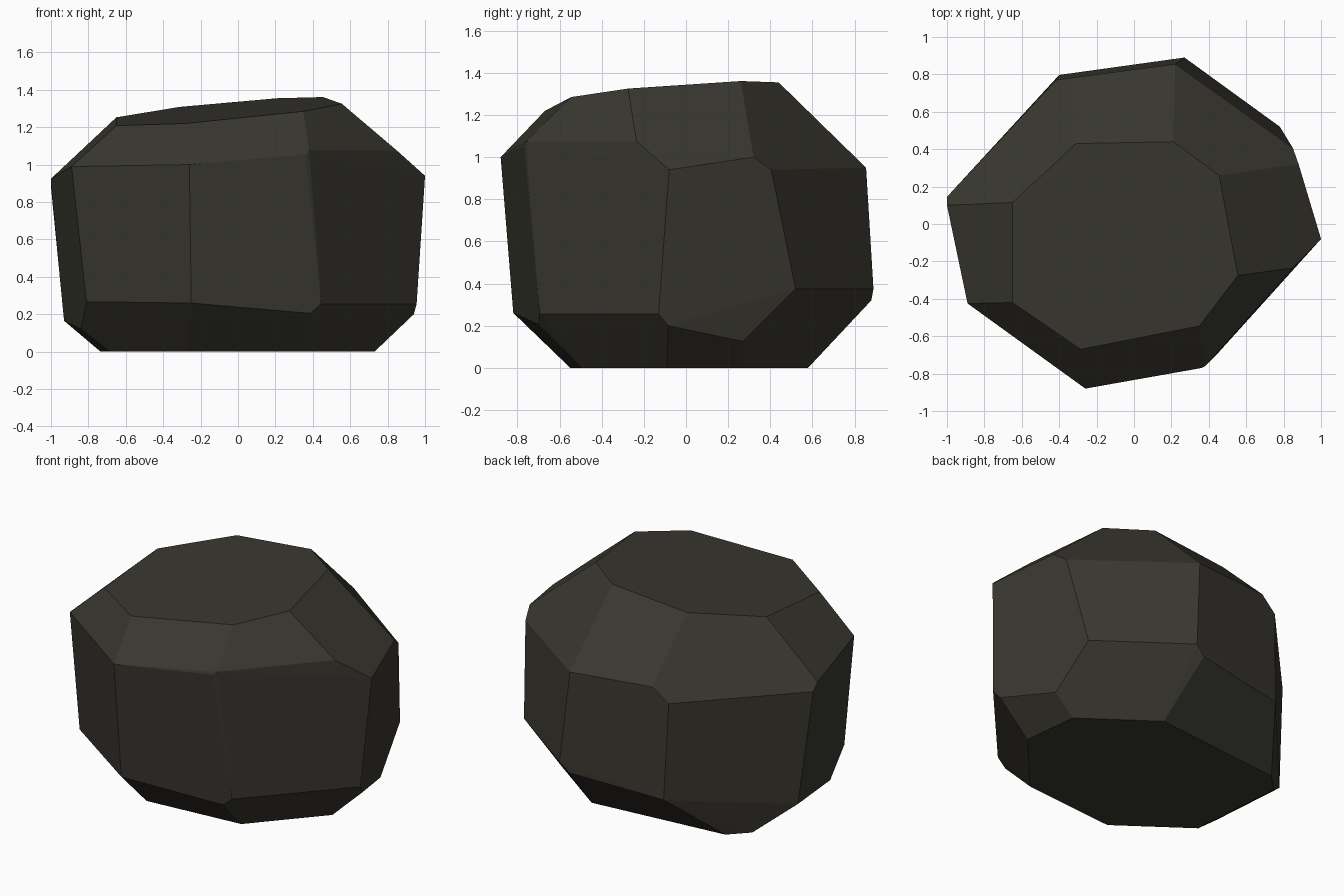
import bpy
import bmesh
import math

default_cube = bpy.data.objects.get("Cube")
if default_cube:
    bpy.data.objects.remove(default_cube, do_unlink=True)


def make_material(name, colour):
    material = bpy.data.materials.new(name)
    material.use_nodes = True
    material.diffuse_color = colour
    shader = material.node_tree.nodes["Principled BSDF"]
    shader.inputs["Base Color"].default_value = colour
    shader.inputs["Roughness"].default_value = 0.9
    return material


def crown_height(x, y):
    """Height of the gently tilted top facet."""
    return 1.3 + 0.087 * x + 0.083 * y


def build_faceted_stone(name, corners, material):
    """Wrap the corners in a hull and merge its triangles into flat facets."""
    bm = bmesh.new()
    for corner in corners:
        bm.verts.new(corner)
    hull = bmesh.ops.convex_hull(bm, input=bm.verts[:])
    spare = [item for item in hull["geom_interior"] + hull["geom_unused"]
             if isinstance(item, bmesh.types.BMVert)]
    bmesh.ops.delete(bm, geom=list(set(spare)), context="VERTS")
    bmesh.ops.dissolve_limit(bm, angle_limit=math.radians(3),
                             verts=bm.verts[:], edges=bm.edges[:])
    bmesh.ops.recalc_face_normals(bm, faces=bm.faces[:])
    mesh = bpy.data.meshes.new(name)
    bm.to_mesh(mesh)
    bm.free()
    mesh.materials.append(material)
    stone = bpy.data.objects.new(name, mesh)
    bpy.context.collection.objects.link(stone)
    return stone


# Flat top facet, outline only
crown = [(-.31, .43), (.21, .44), (.455, .26), (.555, -.275),
         (.35, -.545), (-.285, -.67), (-.65, -.42), (-.65, .115)]

# Shoulder where the sides meet the upper slopes
shoulder = [(-.26, -.88, 1), (.36, -.77, 1.055), (.38, -.76, 1.075),
            (.85, -.235, 1.075), (1, -.08, .94), (.88, .32, 1),
            (.85, .405, .94), (.22, .855, .95), (-.31, .785, .97),
            (-.417, .77, .885), (-1, .145, .88), (-1, .1, .925),
            (-.89, -.425, .99)]

# Foot where the sides turn in to the base
foot = [(-.25, -.82, .26), (.385, -.7, .205), (.445, -.695, .255),
        (.955, -.13, .255), (.94, -.085, .2), (.817, .27, .125),
        (.78, .52, .375), (.27, .89, .375), (.21, .88, .32),
        (-.4, .797, .277), (-.93, .2, .165), (-.84, -.255, .12),
        (-.81, -.44, .267)]

# Flat underside, outline only
base = [(-.26, -.55), (.37, -.495), (.73, -.09), (.69, .27),
        (.26, .58), (-.624, .494), (-.735, .38), (-.687, -.241)]

corners = [(x, y, crown_height(x, y)) for x, y in crown]
corners += shoulder + foot
corners += [(x, y, 0) for x, y in base]

dark_stone = make_material("dark_olive_stone", (0.04, 0.038, 0.029, 1))
build_faceted_stone("boulder", corners, dark_stone)
